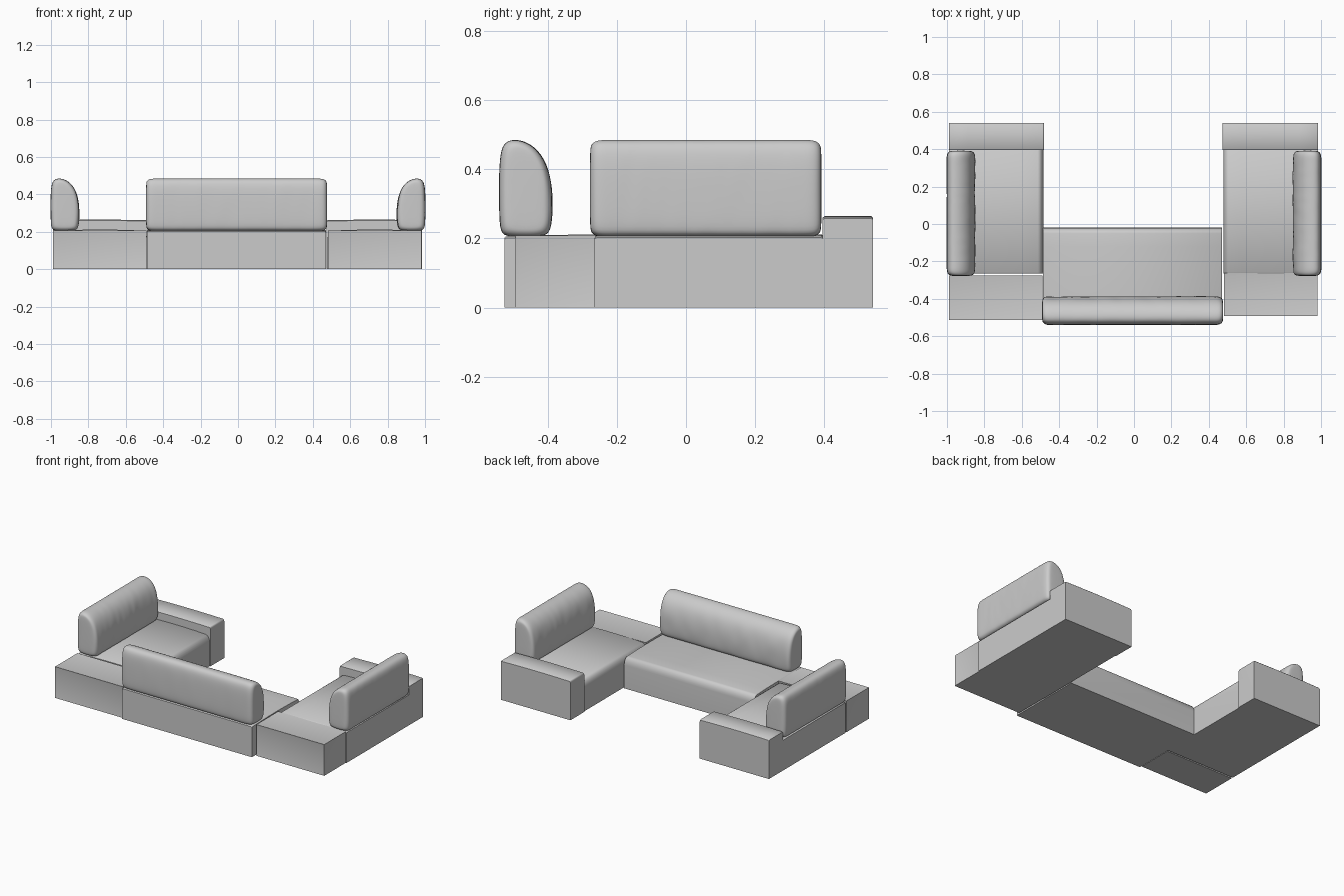
import bpy, bmesh, math, random

if "Cube" in bpy.data.objects:
    bpy.data.objects.remove(bpy.data.objects["Cube"])

random.seed(4)


# Object helper: mesh from a bmesh, smooth with sharp edges kept
def finish(bm, name, angle=40):
    bmesh.ops.recalc_face_normals(bm, faces=bm.faces)
    me = bpy.data.meshes.new(name)
    bm.to_mesh(me)
    bm.free()
    ob = bpy.data.objects.new(name, me)
    bpy.context.collection.objects.link(ob)
    bpy.ops.object.select_all(action='DESELECT')
    ob.select_set(True)
    bpy.context.view_layer.objects.active = ob
    bpy.ops.object.shade_smooth_by_angle(angle=math.radians(angle))
    return ob


# Skin a list of equally long point rings and cap both ends
def loft(rings, name, angle=40):
    bm = bmesh.new()
    vr = [[bm.verts.new(p) for p in r] for r in rings]
    n = len(vr[0])
    for a, b in zip(vr, vr[1:]):
        for i in range(n):
            bm.faces.new((a[i], a[(i + 1) % n], b[(i + 1) % n], b[i]))
    bm.faces.new(vr[0])
    bm.faces.new(vr[-1])
    return finish(bm, name, angle)


# Depth u runs from the outer back towards the sitter, length v runs along the part
def place(side, origin):
    if side == 'centre':
        return lambda u, v, z: (v, origin + u, z)
    s = 1 if side == 'left' else -1
    return lambda u, v, z: (origin + s * u, v, z)


# Upholstered block with rounded front top edge
def block(name, at, v0, v1, depth, h, ru, rz, crown=0.0):
    prof = [(0, 0), (0, h - 0.004), (0.006, h)]
    prof += [(depth * t, h + crown * math.sin(math.pi * t)) for t in (0.2, 0.4, 0.6, 0.8)]
    for k in range(7):
        a = math.pi / 2 * (1 - k / 6)
        prof.append((depth - ru + ru * math.cos(a), h - rz + rz * math.sin(a)))
    prof.append((depth, 0))
    rings = []
    for v, drop in ((v0, 0.005), (v0 + 0.006, 0), (v1 - 0.006, 0), (v1, 0.005)):
        rings.append([at(u, v, z - drop if z > 0 else 0) for u, z in prof])
    return loft(rings, name)


# Plump back cushion: straight back, bulging front that leans back at the top
CUSHION = [(0.012, 0.0), (0.0, 0.02), (-0.002, 0.10), (-0.002, 0.19), (0.003, 0.255),
           (0.022, 0.279), (0.055, 0.281), (0.095, 0.265), (0.130, 0.225),
           (0.149, 0.160), (0.153, 0.09), (0.149, 0.025), (0.135, 0.0), (0.075, -0.002)]


def cushion(name, at, v0, v1, base=0.205):
    mid = (0.075, 0.14)
    ends = [(0.0, 0.028), (0.004, 0.014), (0.014, 0.004), (0.032, 0.0)]
    n = 22
    inner = [(v0 + 0.032 + (v1 - v0 - 0.064) * i / n, 0) for i in range(1, n)]
    stations = [(v0 + d, i) for d, i in ends] + inner + [(v1 - d, i) for d, i in reversed(ends)]
    rings = []
    for v, inset in stations:
        ring = []
        for u, z in CUSHION:
            fold = random.uniform(-0.004, 0.002) if u > 0.13 else random.uniform(-0.001, 0.001)
            uu = mid[0] + (u - mid[0]) * (1 - inset / 0.075) + fold
            zz = mid[1] + (z - mid[1]) * (1 - inset / 0.14) + fold * 0.3
            ring.append(at(uu, v, base + zz))
        rings.append(ring)
    ob = loft(rings, name, 180)
    ob.modifiers.new('soften', 'SUBSURF').levels = 2
    ob.modifiers['soften'].render_levels = 2
    return ob


# Side table: box with framed panels on the top and the sides
def material(name, g):
    m = bpy.data.materials.new(name)
    m.diffuse_color = (g, g, g, 1)
    m.use_nodes = True
    m.node_tree.nodes["Principled BSDF"].inputs["Base Color"].default_value = m.diffuse_color
    return m


frame_mat, panel_mat = material('table_frame', 0.62), material('table_panel', 0.75)


def table(name, x0, x1, y0, y1, h):
    bm = bmesh.new()
    bmesh.ops.create_cube(bm, size=1)
    for v in bm.verts:
        v.co = (x1 if v.co.x > 0 else x0, y1 if v.co.y > 0 else y0, h if v.co.z > 0 else 0)
    bm.normal_update()
    panels = [f for f in bm.faces if f.normal.z > -0.5]
    bmesh.ops.inset_individual(bm, faces=panels, thickness=0.018, depth=-0.003)
    for f in panels:
        f.material_index = 1
    ob = finish(bm, name, 20)
    ob.data.materials.append(frame_mat)
    ob.data.materials.append(panel_mat)


table('left_table', -0.99, -0.49, -0.512, -0.275, 0.208)
table('right_table', 0.48, 0.98, -0.492, -0.262, 0.208)

# Centre section
block('centre_seat', place('centre', -0.525), -0.487, 0.47, 0.505, 0.206, 0.03, 0.05, 0.005)
cushion('centre_back_cushion', place('centre', -0.538), -0.492, 0.477)

# Side sections with an arm at the far end
for side, edge, inner in (('left', -0.99, -0.485), ('right', 0.985, 0.478)):
    at = place(side, edge)
    depth = abs(inner - edge)
    block(side + '_seat', at, -0.265, 0.397, depth, 0.206, 0.03, 0.05, 0.006)
    block(side + '_arm', at, 0.395, 0.541, depth + 0.005, 0.262, 0.008, 0.012, 0.003)
    cushion(side + '_back_cushion', place(side, -1.0 if side == 'left' else 1.0), -0.278, 0.392)
